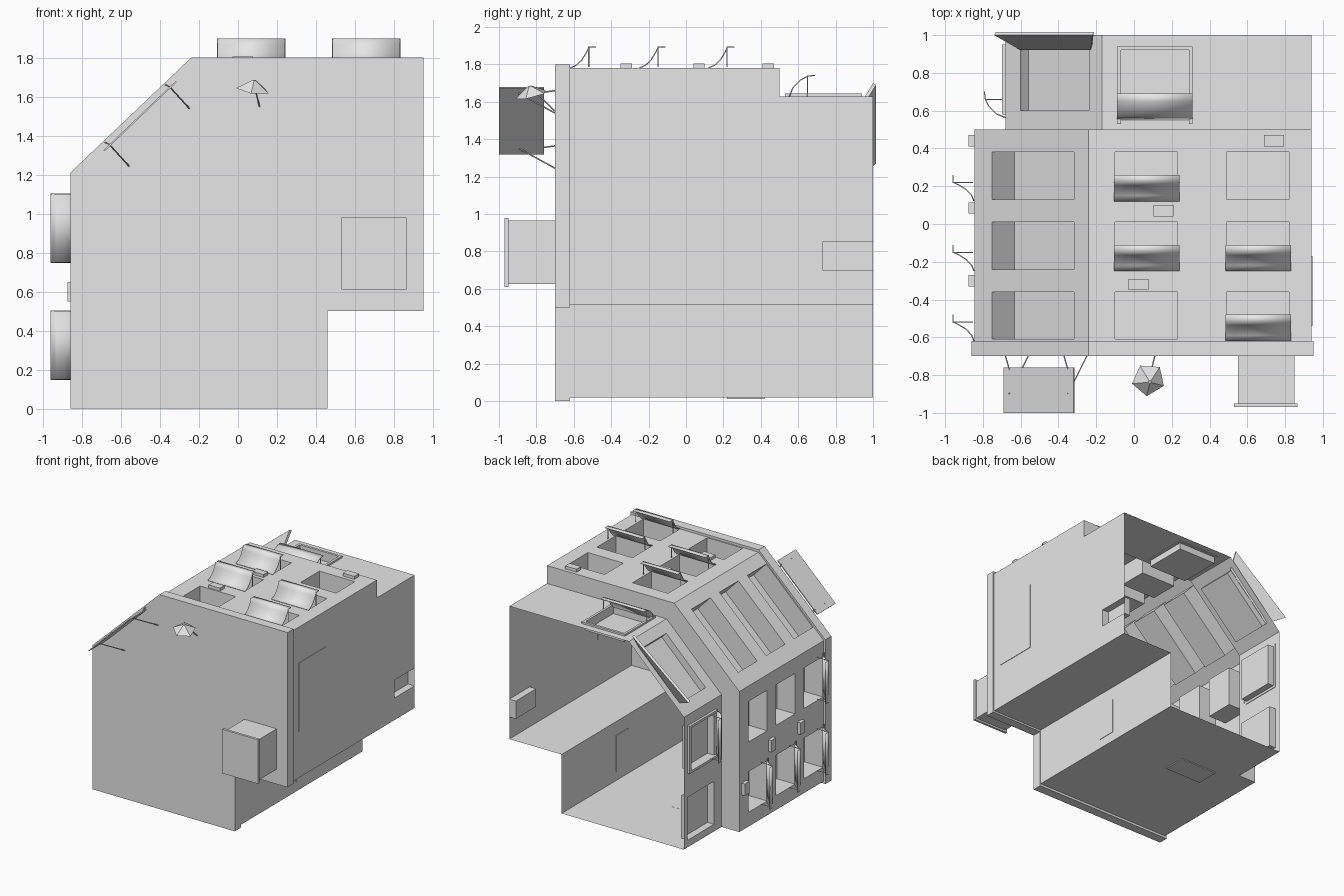
import bpy, bmesh, math
from mathutils import Vector as V

if "Cube" in bpy.data.objects:
    bpy.data.objects.remove(bpy.data.objects["Cube"])

grey = bpy.data.materials.new("plain grey")
grey.use_nodes = True
grey.diffuse_color = (0.8, 0.8, 0.8, 1)
grey.node_tree.nodes["Principled BSDF"].inputs["Base Color"].default_value = (0.8, 0.8, 0.8, 1)


def finish(name, bm, smooth=False):
    bmesh.ops.remove_doubles(bm, verts=bm.verts, dist=0.0005)
    me = bpy.data.meshes.new(name)
    bm.to_mesh(me)
    bm.free()
    me.materials.append(grey)
    ob = bpy.data.objects.new(name, me)
    bpy.context.collection.objects.link(ob)
    for p in me.polygons:
        p.use_smooth = smooth
    return ob


def face(bm, pts):
    return bm.faces.new([bm.verts.new(p) for p in pts])


def box(name, lo, hi):
    bm = bmesh.new()
    bmesh.ops.create_cube(bm, size=1)
    lo, hi = V(lo), V(hi)
    for v in bm.verts:
        v.co = (lo + hi) / 2 + v.co * (hi - lo)
    return finish(name, bm)


def rod(name, a, b, r=0.004):
    a, b = V(a), V(b)
    bm = bmesh.new()
    bmesh.ops.create_cone(bm, cap_ends=True, segments=6, radius1=r, radius2=r, depth=(b - a).length)
    q = (b - a).to_track_quat('Z', 'Y')
    for v in bm.verts:
        v.co = (a + b) / 2 + q @ v.co
    return finish(name, bm)


def wall(name, a, b, y0, y1, holes=(), depth=0.17):
    """Flat wall from profile point a to b, between y0 and y1, with closed window pockets."""
    o = V((a[0], y0, a[1]))
    u = V((b[0] - a[0], 0, b[1] - a[1]))
    length = u.length
    u.normalize()
    n = u.cross(V((0, 1, 0)))
    P = lambda s, y, d=0: o + u * s + V((0, y - y0, 0)) - n * d
    us = sorted({0, length, *[h[0] for h in holes], *[h[1] for h in holes]})
    ys = sorted({y0, y1, *[h[2] for h in holes], *[h[3] for h in holes]})
    bm = bmesh.new()
    for s, t in zip(us, us[1:]):
        for p, q in zip(ys, ys[1:]):
            inside = any(h[0] <= (s + t) / 2 <= h[1] and h[2] <= (p + q) / 2 <= h[3] for h in holes)
            if not inside:
                face(bm, [P(s, p), P(t, p), P(t, q), P(s, q)])
    for s, t, p, q in holes:
        ring = [(s, p), (t, p), (t, q), (s, q)]
        face(bm, [P(*c, depth) for c in ring])
        for c, d in zip(ring, ring[1:] + ring[:1]):
            face(bm, [P(*c), P(*d), P(*d, depth), P(*c, depth)])
    bmesh.ops.dissolve_limit(bm, angle_limit=0.01, verts=bm.verts, edges=bm.edges)
    return finish(name, bm)


def awning(name, hinge, side, out, width, profile):
    """Curved cloth flap swept along side, opening toward +y."""
    bm = bmesh.new()
    hinge, side, out = V(hinge), V(side), V(out)
    rows = [[hinge + side * (width * k) + V((0, y, 0)) + out * h for y, h in profile] for k in (0, 1)]
    for i in range(len(profile) - 1):
        face(bm, [rows[0][i], rows[1][i], rows[1][i + 1], rows[0][i + 1]])
    ob = finish(name, bm, True)
    m = ob.modifiers.new("cloth", 'SOLIDIFY')
    m.thickness = 0.006
    for r, k in zip(rows, (0, 1)):
        rod(name + "_stay", r[-2], r[-2] - out * 0.11, 0.003)
    return ob


# Front slab
slab = [(-.86, 0), (.46, 0), (.46, .5), (.95, .5), (.95, 1.8), (-.24, 1.8), (-.86, 1.21)]
bm = bmesh.new()
f = face(bm, [(x, -.7, z) for x, z in slab])
new = bmesh.ops.extrude_face_region(bm, geom=[f])["geom"]
bmesh.ops.translate(bm, vec=(0, .08, 0), verts=[g for g in new if isinstance(g, bmesh.types.BMVert)])
face(bm, [(x, -.7, z) for x, z in slab])
finish("front_slab", bm)

# Body and narrower rear, walked around their profiles
shared = [(.94, .515), (.455, .515), (.455, .02)]
outer = [(-.845, .02), (-.845, 1.2), (-.24, 1.78), (.94, 1.78)]
inner = [(-.68, .02), (-.68, 1.13), (-.17, 1.63), (.94, 1.63)]
columns = [(-.61, -.36), (-.24, .01), (.13, .38)]
names = ["side_wall", "sloped_wall", "roof", "plain_wall", "ledge", "lower_wall", "floor"]
spans = {"side_wall": [(.12, .46), (.71, 1.05)], "sloped_wall": [(.13, .73)],
         "roof": [(.14, .47), (.73, 1.06)]}
rear_holes = {"side_wall": [(.06, .42, .6, .95), (.64, 1.0, .6, .93)],
              "sloped_wall": [(.11, .62, .6, .93)], "roof": [(.1, .46, .55, .92)],
              "plain_wall": [(.78, .93, .73, 1.0)]}
for part, profile, y0, y1 in (("body", outer, -.62, .5), ("rear", inner, .5, 1.0)):
    pts = profile + shared
    for name, a, b in zip(names, pts, pts[1:] + pts[:1]):
        if part == "body":
            holes = [(s, t, p, q) for s, t in spans.get(name, []) for p, q in columns]
        else:
            holes = rear_holes.get(name, [])
        wall(part + "_" + name, a, b, y0, y1, holes, .17 if part == "body" else .06)

# Step between body and rear
bm = bmesh.new()
for i in range(3):
    face(bm, [(x, .5, z) for x, z in (outer[i], outer[i + 1], inner[i + 1], inner[i])])
finish("step", bm)

# Awnings on the roof and the side wall
cloth = [(0, 0), (.03, .012), (.06, .04), (.085, .08), (.1, .112), (.14, .112)]
for x, rows in ((-.105, (1, 2)), (.485, (0, 1))):
    for r in rows:
        awning("roof_awning", (x, columns[r][0] - .01, 1.785), (1, 0, 0), (0, 0, 1), .345, cloth)
for z, rows in ((.15, (0, 1, 2)), (.75, (0,))):
    for r in rows:
        awning("side_awning", (-.85, columns[r][0] - .01, z), (0, 0, 1), (-1, 0, 0), .35, cloth)

# Rear hoods
hood = [(0, 0), (.02, .05), (.06, .09), (.1, .11), (.14, .115)]
awning("rear_roof_hood", (-.09, .55, 1.63), (1, 0, 0), (0, 0, 1), .4, hood)
awning("rear_side_hood", (-.68, .56, .66), (0, 0, 1), (-1, 0, 0), .36, hood)
bm = bmesh.new()
face(bm, [(-.6, .92, 1.21), (-.23, .92, 1.57), (-.22, 1.0, 1.7), (-.74, 1.0, 1.28)])
finish("rear_sloped_flap", bm).modifiers.new("thick", 'SOLIDIFY').thickness = .02

# Window frames around the rear roof and side openings
for x0, x1, y0, y1 in ((-.09, -.07, .53, .94), (.29, .31, .53, .94), (-.07, .29, .92, .94)):
    box("rear_roof_frame", (x0, y0, 1.625), (x1, y1, 1.645))
for z0, z1, y0, y1 in ((.64, .66, .58, .95), (1.02, 1.04, .58, .95), (.66, 1.02, .93, .95)):
    box("rear_side_frame", (-.7, y0, z0), (-.675, y1, z1))

# Box bay on the front
box("bay", (.55, -.96, .625), (.85, -.69, .965))
box("bay_cap", (.53, -.97, .61), (.865, -.95, .98))

# Sloped panel standing off the front
bm = bmesh.new()
face(bm, [(x, y, z) for x, z, y in ((-.69, 1.325, -1), (-.32, 1.68, -1), (-.32, 1.68, -.76), (-.69, 1.325, -.76))])
finish("front_panel", bm).modifiers.new("thick", 'SOLIDIFY').thickness = .008
for x, z in ((-.66, 1.355), (-.35, 1.65)):
    rod("panel_brace", (x, -.9, z), (x + .1, -.7, z - .11))
    rod("panel_arm", (x, -.77, z), (x - .02, -.7, z + .01))

# Dish lamp on a stalk
bm = bmesh.new()
bmesh.ops.create_cone(bm, segments=5, radius1=.09, radius2=.01, depth=.05, cap_ends=True)
tilt = V((.15, -.25, 1)).to_track_quat('Z', 'Y')
for v in bm.verts:
    v.co = V((.08, -.83, 1.66)) + tilt @ v.co
finish("dish", bm)
rod("dish_stalk", (.085, -.8, 1.65), (.11, -.7, 1.55))

# Small vents and shallow plates
for x, y in ((.74, .44), (.155, .07), (.025, -.32)):
    box("roof_vent", (x - .053, y - .03, 1.775), (x + .053, y + .03, 1.805))
for y, z in ((.44, .37), (.085, .6), (-.3, .6)):
    box("side_vent", (-.875, y - .03, z - .05), (-.84, y + .03, z + .05))
box("wall_plate", (.935, -.54, .9), (.944, -.17, 1.48))
box("lower_plate", (.45, .12, .1), (.459, .28, .4))
box("floor_plate", (-.5, .22, .012), (-.15, .42, .021))
